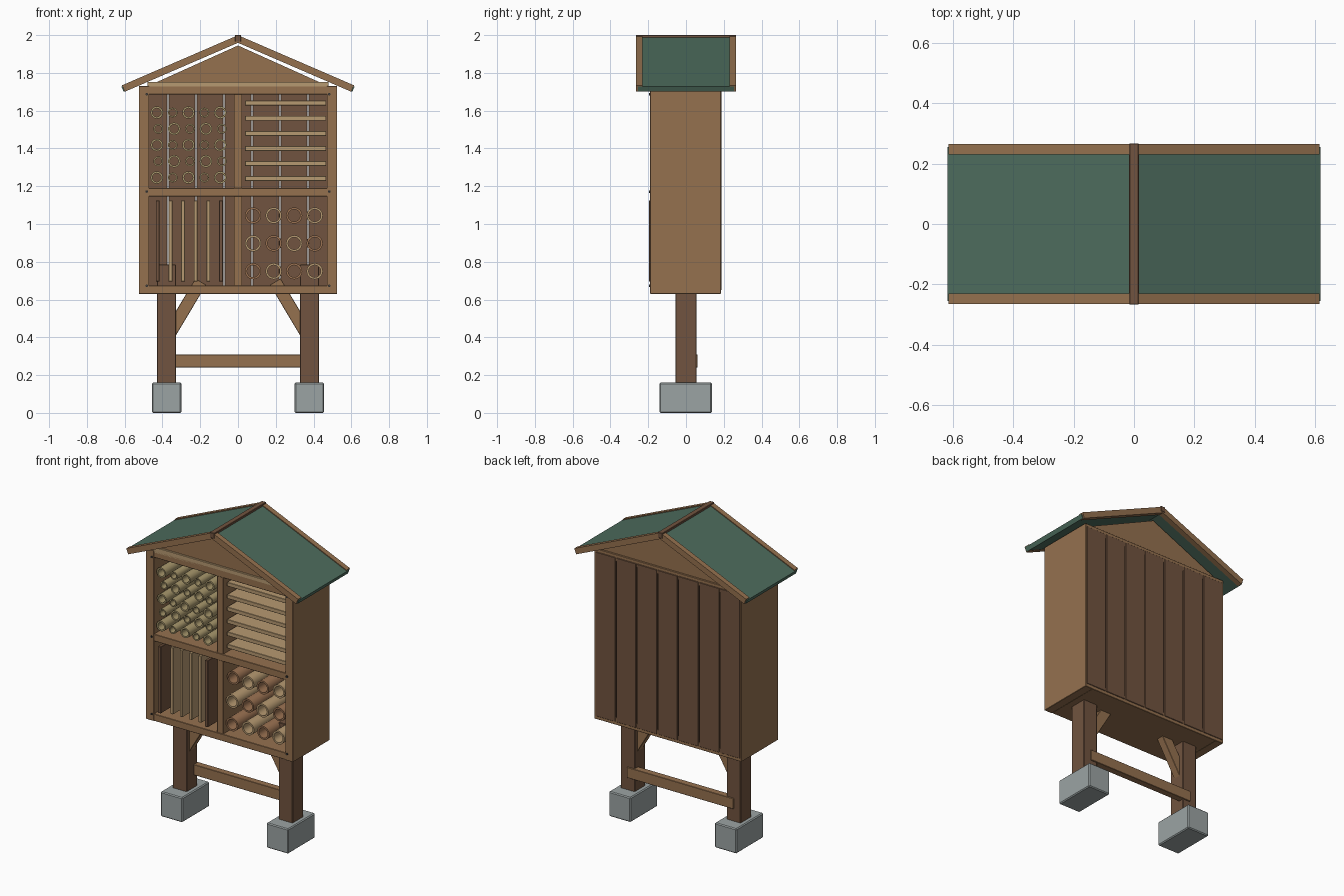
import bpy, bmesh, math, random

if "Cube" in bpy.data.objects:
    bpy.data.objects.remove(bpy.data.objects["Cube"])
random.seed(4)

def mat(name, r, g, b):
    m = bpy.data.materials.new(name)
    m.diffuse_color = (r, g, b, 1)
    m.use_nodes = True
    m.node_tree.nodes["Principled BSDF"].inputs["Base Color"].default_value = m.diffuse_color
    return m

WOOD = mat("wood", .30, .165, .078)
DARK = mat("dark_wood", .165, .088, .05)
PALE = mat("pale_wood", .47, .32, .165)
CANE = mat("cane", .39, .31, .15)
CLAY = mat("red_wood", .33, .17, .085)
GREEN = mat("roof_green", .075, .15, .11)
STONE = mat("stone", .33, .37, .37)
STEEL = mat("dark_metal", .03, .03, .03)

def finish(name, bm, m):
    bmesh.ops.recalc_face_normals(bm, faces=bm.faces)
    me = bpy.data.meshes.new(name)
    bm.to_mesh(me)
    bm.free()
    me.materials.append(m)
    ob = bpy.data.objects.new(name, me)
    bpy.context.collection.objects.link(ob)
    return ob

def prism(name, pts, y0, y1, m, bevel=0):
    """Extrude an x-z outline from y0 to y1."""
    bm = bmesh.new()
    a = [bm.verts.new((x, y0, z)) for x, z in pts]
    b = [bm.verts.new((x, y1, z)) for x, z in pts]
    bm.faces.new(a)
    bm.faces.new(b[::-1])
    n = len(pts)
    for i in range(n):
        j = (i + 1) % n
        bm.faces.new((a[i], b[i], b[j], a[j]))
    ob = finish(name, bm, m)
    if bevel:
        mod = ob.modifiers.new("bevel", 'BEVEL')
        mod.width = bevel
        mod.segments = 1
    return ob

def box(name, x0, x1, y0, y1, z0, z1, m, bevel=0.002):
    return prism(name, [(x0, z0), (x1, z0), (x1, z1), (x0, z1)], y0, y1, m, bevel)

def tube(name, x, z, r, ri, y0, y1, m, seg=20):
    """Hollow tube along y."""
    bm = bmesh.new()
    prof = [(r, y0), (r, y1), (ri, y1), (ri, y0)]
    rings = []
    for i in range(seg):
        a = 2 * math.pi * i / seg
        rings.append([bm.verts.new((x + q * math.cos(a), y, z + q * math.sin(a))) for q, y in prof])
    for i in range(seg):
        p, q = rings[i], rings[(i + 1) % seg]
        for k in range(4):
            f = bm.faces.new((p[k], q[k], q[(k + 1) % 4], p[(k + 1) % 4]))
            f.smooth = k % 2 == 0
    for e in bm.edges:
        if len({f.smooth for f in e.link_faces}) > 1:
            e.smooth = False
    return finish(name, bm, m)

# Stand: footings, posts, braces, rail
for s, side in ((-1, "left"), (1, "right")):
    c = s * .378
    box(side + "_footing", c - .078, c + .078, -.14, .137, 0, .16, STONE, .006)
    box(side + "_post", c - .05, c + .05, -.055, .055, .12, .785, DARK, .003)
    # Diagonal brace: rectangle around a sloping centre line
    ax, az, bx, bz = .37, .405, .197, .695
    l = math.hypot(bx - ax, bz - az)
    nx, nz = -(bz - az) / l * .033, (bx - ax) / l * .033
    prism(side + "_brace", [(s * px, pz) for px, pz in
          ((ax + nx, az + nz), (bx + nx, bz + nz), (bx - nx, bz - nz), (ax - nx, az - nz))],
          -.025, .025, WOOD, .002)
box("cross_rail", -.38, .38, .018, .062, .24, .308, WOOD)

# Cabinet frame
for s, side in ((-1, "left"), (1, "right")):
    x = sorted((s * .525, s * .47))
    box(side + "_side_panel", x[0], x[1], -.19, .185, .63, 1.73, WOOD)
for name, z in (("floor_panel", .63), ("middle_shelf", 1.145), ("ceiling_panel", 1.685)):
    y = .165 if name == "middle_shelf" else .184
    box(name, -.472, .472, -.186, y, z, z + .045, WOOD)
box("centre_divider", -.022, .022, -.183, .165, .67, 1.69, WOOD)

# Back planks with narrow gaps
for i in range(7):
    c = (i - 3) * .1483
    box(f"back_plank_{i+1}", c - .071, c + .071, .165, .188, .65, 1.71, DARK)

# Screws on the frame front
for x in (-.483, .483):
    for z in (.673, 1.172, 1.687):
        tube("screw", x, z, .007, .001, -.195, -.185, STEEL, 10)

# Upper left: cane bundle, alternating sizes
for row in range(5):
    for col in range(5):
        odd = (row + col) % 2
        r = .026 if odd else .033
        x = -.43 + .084 * col + (.008 if row % 2 else 0)
        y = -.165 + random.uniform(-.012, .012)
        tube("cane_tube", x, 1.246 + .086 * row, r, r * .7, y, .15, CANE, 16)

# Upper right: horizontal slats
for i in range(6):
    z = 1.24 + .08 * i
    box("horizontal_slat", .037, .467, -.165, .14, z - .013, z + .013, PALE)

# Lower left: upright slats, dark ones at the ends
for i in range(6):
    x = -.425 + .067 * i
    end = i in (0, 5)
    box("upright_slat", x - .01, x + .01, -.195 if end else -.165, .13, .695, 1.125, DARK if end else PALE)

# Lower right: thick tubes in two woods
for row in range(3):
    for col in range(4):
        m = PALE if (row + col) % 2 else CLAY
        tube("nest_tube", .08 + .1087 * col, .75 + .1475 * row, .043, .032,
             -.17 + random.uniform(-.008, .008), .15, m, 24)

# Gables and front batten
for name, y0, y1 in (("front_gable", -.175, -.15), ("back_gable", .15, .175)):
    prism(name, [(-.482, 1.728), (.482, 1.728), (0, 1.945)], y0, y1, WOOD)
box("gable_batten", -.48, .48, -.186, -.15, 1.715, 1.753, PALE)

# Roof: sloped slabs, edge boards, ridge cap
SL, TOP = .432, 1.9965
L = math.hypot(1, SL)

def slope(name, s, xe, lift, t, y0, y1, m):
    top, low = TOP + lift, TOP + lift - t * L
    xl = xe - t * SL / L
    prism(name, [(0, top), (s * xe, top - SL * xe), (s * xl, low - SL * xl), (0, low)], y0, y1, m)

for s, side in ((-1, "left"), (1, "right")):
    slope(side + "_roof_slab", s, .617, -.003, .029, -.255, .255, GREEN)
    slope(side + "_front_edge_board", s, .614, .003, .037, -.264, -.23, WOOD)
    slope(side + "_back_edge_board", s, .614, .003, .037, .23, .264, WOOD)
box("ridge_cap", -.016, .016, -.266, .266, 1.965, 2.0, DARK)
